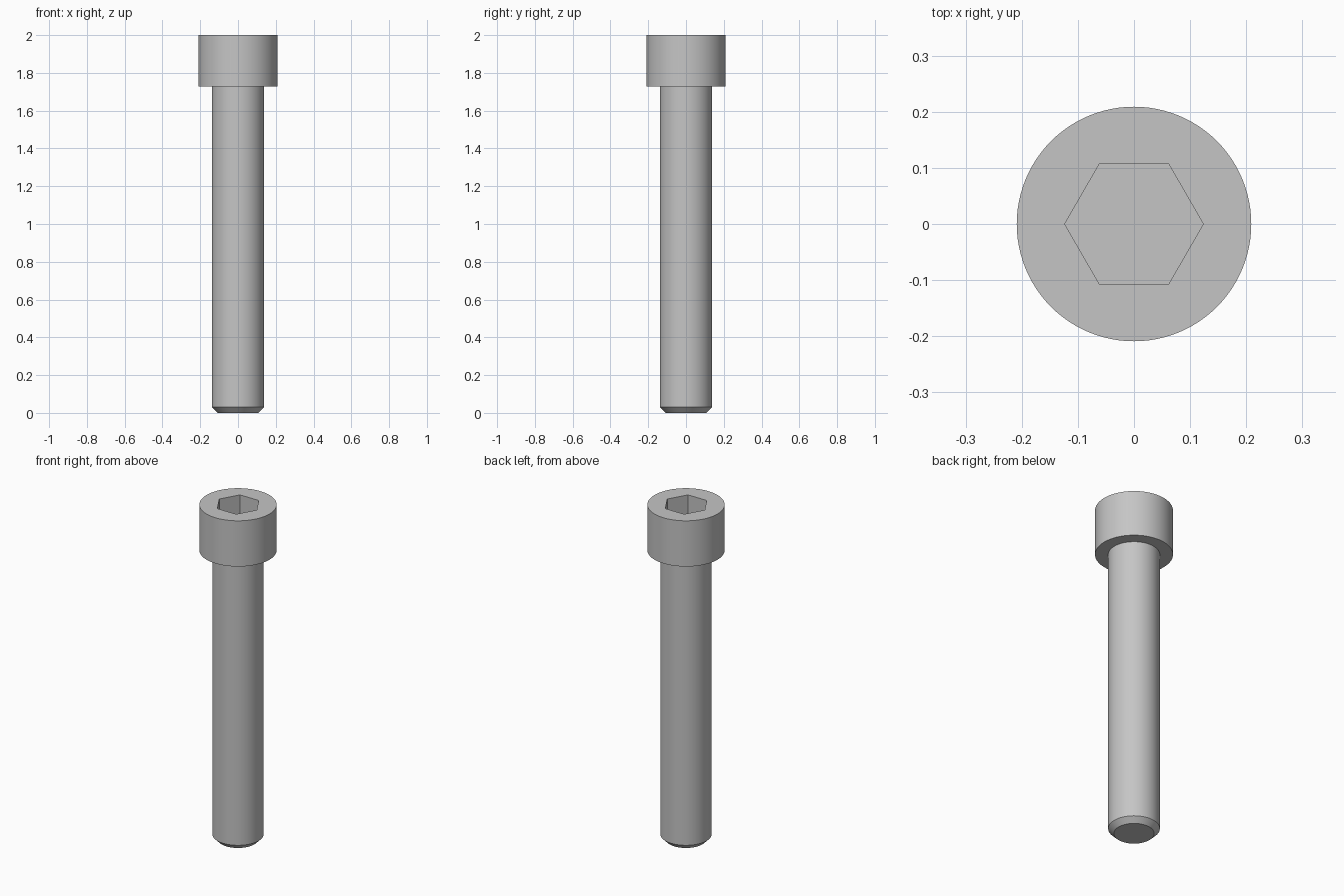
import bpy, bmesh, math

if "Cube" in bpy.data.objects:
    bpy.data.objects.remove(bpy.data.objects["Cube"], do_unlink=True)

SEGMENTS = 96
SHAFT_R, HEAD_R, HEX_R = 0.1385, 0.209, 0.1235
CHAMFER, HEAD_Z, TOP_Z, SOCKET_DEPTH = 0.03, 1.727, 2.0, 0.14

steel = bpy.data.materials.new("grey steel")
steel.use_nodes = True
grey = (0.56, 0.56, 0.56, 1)
steel.diffuse_color = grey
steel.node_tree.nodes["Principled BSDF"].inputs["Base Color"].default_value = grey

bm = bmesh.new()


def ring(radius, z, sides):
    angles = [math.tau * i / sides for i in range(sides)]
    return [bm.verts.new((radius * math.cos(a), radius * math.sin(a), z)) for a in angles]


def wall(low, high):
    n = len(low)
    for i in range(n):
        j = (i + 1) % n
        bm.faces.new((low[i], low[j], high[j], high[i]))


# Turned body: chamfered tip, shaft, shoulder and head
profile = [(SHAFT_R - CHAMFER, 0), (SHAFT_R, CHAMFER), (SHAFT_R, HEAD_Z),
           (HEAD_R, HEAD_Z), (HEAD_R, TOP_Z)]
rings = [ring(r, z, SEGMENTS) for r, z in profile]
for low, high in zip(rings, rings[1:]):
    wall(low, high)
bm.faces.new(rings[0])

# Hexagonal socket with a flat floor
floor = ring(HEX_R, TOP_Z - SOCKET_DEPTH, 6)
rim = ring(HEX_R, TOP_Z, 6)
wall(floor, rim)
bm.faces.new(floor)

# Flat head top between the outer edge and the socket rim
border = [e for e in bm.edges if e.is_boundary]
bmesh.ops.triangle_fill(bm, use_beauty=True, edges=border, normal=(0, 0, 1))
bmesh.ops.recalc_face_normals(bm, faces=bm.faces)

mesh = bpy.data.meshes.new("socket_head_bolt")
bm.to_mesh(mesh)
bm.free()
mesh.materials.append(steel)
bolt = bpy.data.objects.new("socket_head_bolt", mesh)
bpy.context.collection.objects.link(bolt)

# Smooth round walls, sharp machined edges
bpy.ops.object.select_all(action="DESELECT")
bolt.select_set(True)
bpy.context.view_layer.objects.active = bolt
bpy.ops.object.shade_smooth_by_angle(angle=math.radians(30))
